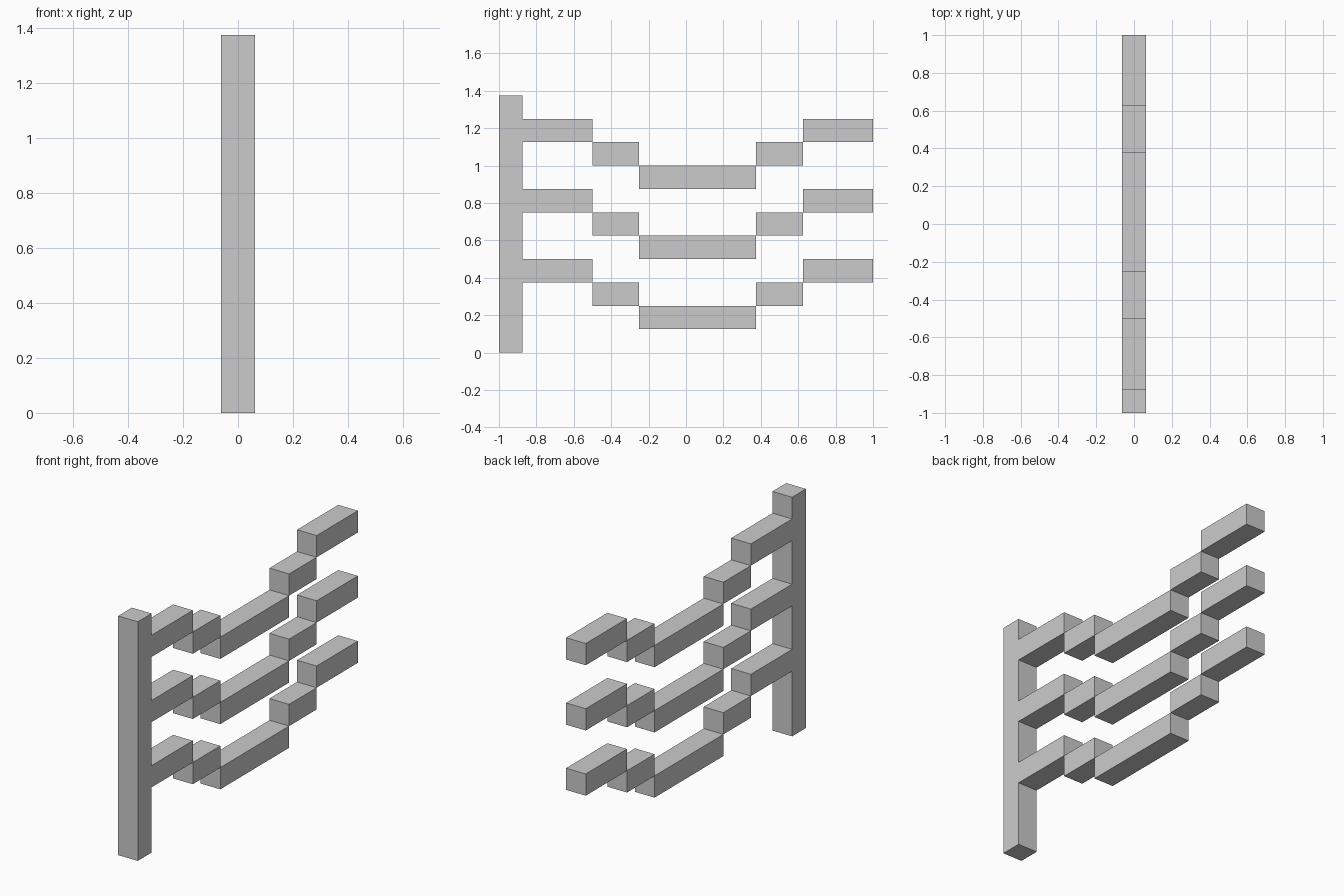
import bpy
import bmesh

if "Cube" in bpy.data.objects:
    bpy.data.objects.remove(bpy.data.objects["Cube"])

T = 0.125                      # bar thickness
RAIL_LEVELS = (0.125, 0.5, 0.875)   # underside of each rail's lowest bar


def extrude_profile(name, points):
    """Extrude a closed (y, z) outline across the thickness in x."""
    bm = bmesh.new()
    face = bm.faces.new([bm.verts.new((-T / 2, y, z)) for y, z in points])
    result = bmesh.ops.extrude_face_region(bm, geom=[face], use_keep_orig=True)
    moved = [v for v in result["geom"] if isinstance(v, bmesh.types.BMVert)]
    bmesh.ops.translate(bm, verts=moved, vec=(T, 0, 0))
    bmesh.ops.recalc_face_normals(bm, faces=bm.faces)
    mesh = bpy.data.meshes.new(name)
    bm.to_mesh(mesh)
    bm.free()
    obj = bpy.data.objects.new(name, mesh)
    bpy.context.collection.objects.link(obj)
    return obj


def bar(name, y0, y1, z):
    return extrude_profile(name, [(y0, z), (y1, z), (y1, z + T), (y0, z + T)])


# Upright post in one piece with the three rail stubs
outline = [(-1, 0), (-0.875, 0)]
for level in RAIL_LEVELS:
    z = level + 2 * T
    outline += [(-0.875, z), (-0.5, z), (-0.5, z + T), (-0.875, z + T)]
outline += [(-0.875, 1.375), (-1, 1.375)]
extrude_profile("post_with_rail_stubs", outline)

# Stepped, sagging bars that continue each rail
for i, level in enumerate(RAIL_LEVELS, 1):
    bar(f"rail_{i}_near_step", -0.5, -0.25, level + T)
    bar(f"rail_{i}_low_bar", -0.25, 0.375, level)
    bar(f"rail_{i}_far_step", 0.375, 0.625, level + T)
    bar(f"rail_{i}_far_end", 0.625, 1.0, level + 2 * T)
